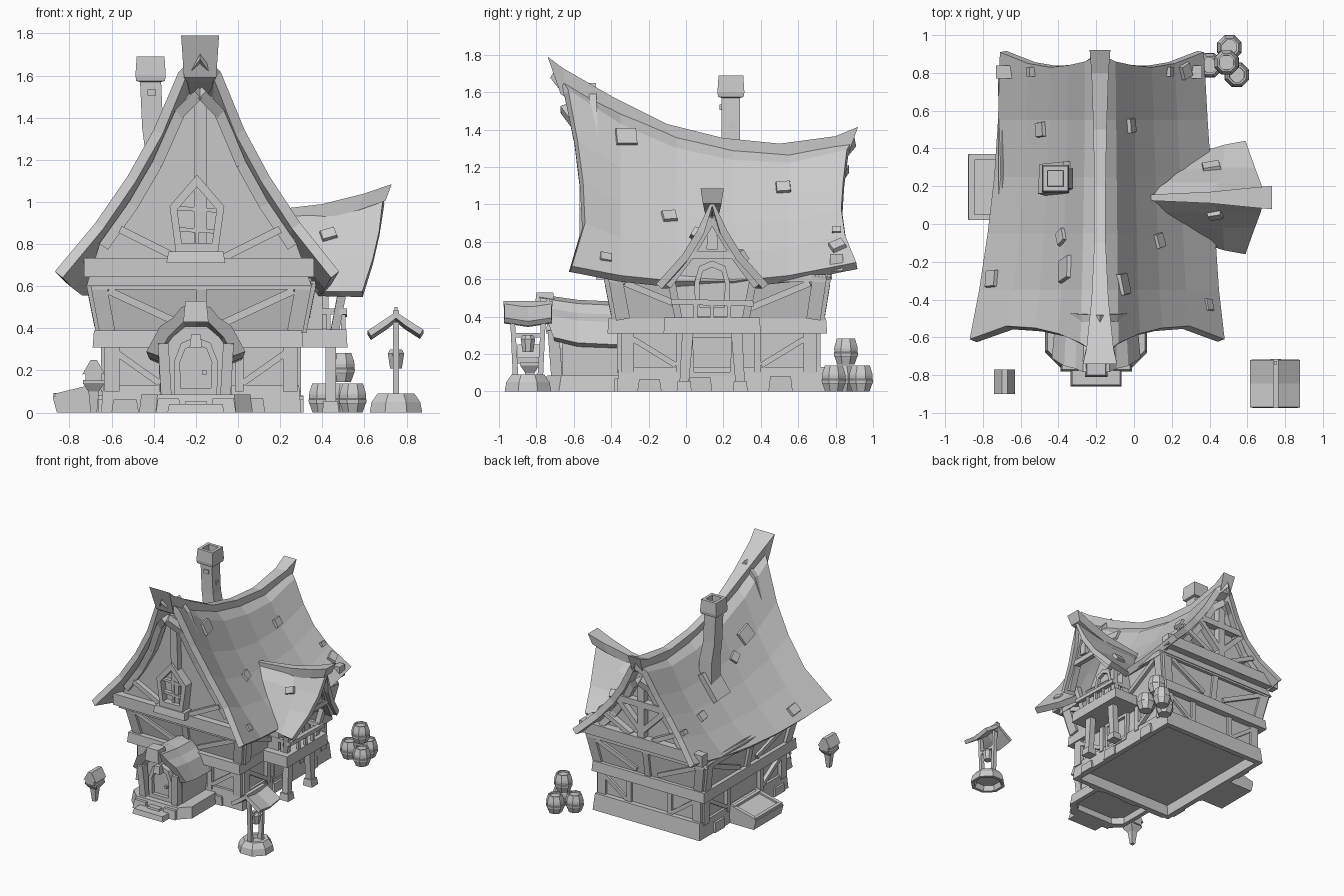
import bpy, bmesh, math, random
from mathutils import Vector, Matrix
from mathutils.bvhtree import BVHTree

random.seed(4)
if "Cube" in bpy.data.objects:
    bpy.data.objects.remove(bpy.data.objects["Cube"])

GREY = (0.6, 0.6, 0.6, 1)
mat = bpy.data.materials.new("plain_grey")
mat.use_nodes = True
mat.diffuse_color = GREY
mat.node_tree.nodes["Principled BSDF"].inputs["Base Color"].default_value = GREY


def make(name, verts, faces, fix=True):
    me = bpy.data.meshes.new(name)
    me.from_pydata([tuple(v) for v in verts], [], faces)
    if fix:
        bm = bmesh.new()
        bm.from_mesh(me)
        bmesh.ops.recalc_face_normals(bm, faces=bm.faces)
        bm.to_mesh(me)
        bm.free()
    me.materials.append(mat)
    ob = bpy.data.objects.new(name, me)
    bpy.context.collection.objects.link(ob)
    return ob


def loft(name, rings):
    n = len(rings[0])
    verts = [v for r in rings for v in r]
    faces = [(i * n + j, i * n + (j + 1) % n, (i + 1) * n + (j + 1) % n, (i + 1) * n + j)
             for i in range(len(rings) - 1) for j in range(n)]
    faces += [tuple(range(n)), tuple(range(len(verts) - n, len(verts)))]
    return make(name, verts, faces)


def rect(x0, x1, y0, y1, z):
    return [(x0, y0, z), (x1, y0, z), (x1, y1, z), (x0, y1, z)]


def box(name, x0, x1, y0, y1, z0, z1, taper=0):
    t = taper
    return loft(name, [rect(x0, x1, y0, y1, z0), rect(x0 + t, x1 - t, y0 + t, y1 - t, z1)])


def ngon(x, y, z, r, n=8):
    return [(x + r * math.cos((k + .5) * math.tau / n), y + r * math.sin((k + .5) * math.tau / n), z)
            for k in range(n)]


def beam(name, p, q, w, d, n, w2=None):
    p, q, n = Vector(p), Vector(q), Vector(n)
    side = (q - p).cross(n).normalized()
    n = side.cross(q - p).normalized()
    return loft(name, [[c + side * a * k / 2 + n * b * d / 2
                        for a, b in ((-1, -1), (1, -1), (1, 1), (-1, 1))]
                       for c, k in ((p, w), (q, w2 or w))])


def sheet(name, rows, thick):
    n = len(rows[0])
    faces = [(i * n + j, i * n + j + 1, (i + 1) * n + j + 1, (i + 1) * n + j)
             for i in range(len(rows) - 1) for j in range(n - 1)]
    ob = make(name, [v for r in rows for v in r], faces, False)
    tree = BVHTree.FromPolygons([Vector(v) for r in rows for v in r], faces)
    sol = ob.modifiers.new("thickness", "SOLIDIFY")
    sol.thickness, sol.offset = thick, -1
    return tree


def framed(name, half, place, depth, k=.72):
    # framed opening with a recessed panel, from a half outline of (u, v)
    pts = half + [(-u, v) for u, v in reversed(half) if u]
    mid = sum(v for u, v in pts) / len(pts)
    inner = [(u * k, mid + (v - mid) * k) for u, v in pts]
    return loft(name, [[place(u, v, d) for u, v in s] for s, d in
                       ((pts, 0), (pts, depth), (inner, depth), (inner, depth * .4))])


def shingle(name, tree, x, y, sx, sy, th, turn=0):
    loc, nor, _, _ = tree.ray_cast(Vector((x, y, 3)), Vector((0, 0, -1)))
    if loc:
        ob = box(name, -sx / 2, sx / 2, -sy / 2, sy / 2, -.02, th, .006)
        rot = Vector((0, 0, 1)).rotation_difference(nor).to_matrix().to_4x4()
        ob.data.transform(Matrix.Translation(loc) @ rot @ Matrix.Rotation(turn, 4, "Z"))


# main roof: swept sections along y (ridge z, left eave, right eave, eave z)
CX = -.18
SECT = [(-.72, 1.72, -.87, .48, .67), (-.35, 1.52, -.82, .45, .62), (-.05, 1.38, -.775, .43, .59),
        (.25, 1.31, -.74, .41, .59), (.55, 1.29, -.72, .39, .62), (.9, 1.36, -.71, .37, .69)]
FX = [0, .15, .32, .5, .72, 1]
FZ = [1, .9, .64, .43, .22, 0]
FRONT = [-.7, -.63, -.58, -.55, -.54, -.61]
BACK = [.9, .86, .84, .83, .85, .91]


def section(i):
    y, zr, xl, xr, ze = SECT[i]
    row = []
    for j in list(range(5, 0, -1)) + list(range(6)):
        edge = xl if len(row) < 5 else xr
        yy = FRONT[j] if i == 0 else BACK[j] if i == 5 else y
        row.append((CX + (edge - CX) * FX[j], yy, ze + (zr - ze) * FZ[j]))
    return row


rows = [section(i) for i in range(6)]
roof = sheet("main_roof", rows, .05)
RIDGE = [(-.74, 1.79, .09, .07, .2), (-.66, 1.73, .072, .02, .16), (-.4, 1.58, .045, 0, .12),
         (-.1, 1.43, .03, 0, .1), (.2, 1.355, .03, 0, .1), (.5, 1.325, .035, 0, .1),
         (.8, 1.365, .045, 0, .12), (.92, 1.415, .055, -.05, .14)]
loft("ridge_beam", [[(CX - w, y, z), (CX + w, y, z), (CX + w * .85, y + s, z - d), (CX - w * .85, y + s, z - d)]
                    for y, z, w, s, d in RIDGE])
for x, y, s, a in [(-.49, .5, .07, .1), (-.36, -.24, .11, .2), (-.38, -.07, .07, .5), (-.75, -.29, .08, 0),
                   (-.02, .52, .07, .1), (.13, -.09, .07, .3), (-.06, -.32, .1, .2), (.27, .81, .07, .4),
                   (.39, -.43, .06, .1)]:
    shingle("loose_shingle", roof, x, y, s, s * 1.2, .02, a)

# gable ends: wall, rafters and framing
for row, y, out in ((rows[0], -.48, -1), (rows[5], .78, 1)):
    lean = .04 if out < 0 else 0
    inner = [(CX + (x - CX) * .94, z - .07) for x, _, z in row[1:-1]]
    poly = [(-.72, .6)] + inner + [(.35, .6)]
    loft("gable_wall", [[(x, y + out * lean * (z - .6) + d, z) for x, z in poly] for d in (0, -out * .04)])
    line = [Vector((CX + (x - CX) * .92, yy - out * .055, z - .09 - .11 * (z - .7))) for x, yy, z in row[1:-1]]
    for a, b in zip(line, line[1:]):
        beam("rafter", a, b, .05, .06, (0, 1, 0))
    yb, top = y + out * .025, max(p[1] for p in inner) - .13
    beam("gable_tie", (-.73, yb, .69), (.36, yb, .69), .09, .07, (0, 1, 0))
    beam("king_post", (CX, yb, .7), (CX, yb + out * lean, top), .06, .05, (0, 1, 0))
    for s in (-1, 1):
        beam("gable_brace", (CX + s * .38, yb, .87), (CX + s * .1, yb, .73), .035, .05, (0, 1, 0))
        if out > 0:
            beam("gable_strut", (CX + s * .22, yb, 1.0), (CX, yb, .78), .04, .05, (0, 1, 0))
    if out > 0:
        beam("collar_beam", (CX - .19, yb, 1.0), (CX + .19, yb, 1.0), .05, .06, (0, 1, 0))

# attic window with bars and sill
framed("attic_window", [(0, 1.13), (.13, .98), (.1, .76)], lambda u, v, d: (-.195 + u, -.48 - d, v), .09)
beam("window_bar", (-.195, -.53, .78), (-.195, -.53, 1.06), .02, .03, (0, 1, 0))
for z in (.87, .97):
    beam("window_bar", (-.29, -.53, z), (-.1, -.53, z - .01), .02, .03, (0, 1, 0))
box("window_sill", -.34, -.06, -.59, -.48, .71, .765, .01)

# house body, with the stone rim open below
loft("stone_base", [rect(-.6, .25, -.32, .7, .08), rect(-.61, .26, -.33, .71, 0),
                    rect(-.65, .3, -.37, .755, 0), rect(-.64, .29, -.36, .74, .13)])
box("lower_wall", -.62, .27, -.34, .7, .1, .33)
box("floor_band", -.69, .31, -.42, .755, .31, .39, .006)
loft("upper_wall", [rect(-.65, .3, -.37, .72, .38), rect(-.7, .35, -.43, .755, .64)])


def on_wall(side, f, z):
    o = .005 if z < .35 else .03 + (z - .39) * .2
    x0, x1, y0, y1 = -.62 - o, .27 + o, -.34 - o, .69 + o * .8
    if side in "front back":
        return (x0 + (x1 - x0) * f, y0 if side == "front" else y1, z)
    return (x0 if side == "left" else x1, y0 + (y1 - y0) * f, z)


NORMAL = {"front": (0, -1, 0), "back": (0, 1, 0), "left": (-1, 0, 0), "right": (1, 0, 0)}
FRAME = [(.03, .1, .03, .32, .07), (.03, .39, .03, .62, .075), (.07, .58, .4, .42, .035),
         (.3, .1, .3, .32, .04), (.06, .28, .28, .14, .03)]
for side, nor in NORMAL.items():
    for f0, z0, f1, z1, w in FRAME:
        for m in (0, 1):
            beam(side + "_timber", on_wall(side, abs(m - f0), z0), on_wall(side, abs(m - f1), z1), w, .05, nor)
    beam(side + "_post", on_wall(side, .5, .39), on_wall(side, .5, .62), .05, .045, nor)
    beam(side + "_plate", on_wall(side, 0, .605), on_wall(side, 1, .605), .04, .05, nor)
    for f in (.12, .42, .8):
        f += random.uniform(-.04, .04)
        x, y, _ = on_wall(side, f, .1)
        p = Vector((x, y, 0)) + Vector(nor) * .027
        beam(side + "_stone", p, p + Vector((0, 0, random.uniform(.06, .085))), .13, .02, nor, .11)

# entrance porch, with a base open below
PX = -.2
OCT = ((-.27, -.36), (-.27, -.68), (-.19, -.76), (.19, -.76), (.27, -.68), (.27, -.36))
loft("porch_base", [[(PX + x * k, -.36 + (y + .36) * k, z) for x, y in OCT]
                    for z, k in ((.05, .85), (0, .87), (0, 1), (.085, .96))])
for a in (-.13, 0, .13):
    box("step_stone", PX + a - .06, PX + a + .06, -.8 + abs(a) * .15, -.7, 0, .055 + abs(a) * .1, .01)
box("porch_step", PX - .135, PX + .135, -.86, -.75, 0, .04, .008)
hood = [(0, .51), (.07, .49), (.11, .44), (.17, .4), (.235, .28)]
under = [(.18, .26), (.13, .35), (.06, .42), (0, .43)]
ring = hood + under + [(-u, v) for u, v in under[-2::-1]] + [(-u, v) for u, v in hood[:0:-1]]
loft("porch_roof", [[(PX + u * k, y + (.51 - v) * lean, v + dz) for u, v in ring]
                    for y, dz, k, lean in ((-.79, .01, 1, .35), (-.58, -.02, .95, 0), (-.36, -.03, .92, 0))])
box("porch_keystone", PX - .06, PX + .06, -.81, -.7, .43, .53, .01)
walls = [(.17, .07), (.17, .28), (.11, .36), (.05, .41)]
loft("porch_wall", [[(PX + u, y, v) for u, v in walls + [(-a, b) for a, b in reversed(walls)]]
                    for y in (-.66, -.34)])
framed("front_door", [(0, .36), (.07, .33), (.105, .24), (.1, .07)], lambda u, v, d: (PX + u, -.65 - d, v), .05)
for s in (-1, 1):
    beam("porch_post", (PX + s * .14, -.69, .07), (PX + s * .155, -.71, .33), .05, .06, (0, 1, 0))
box("door_knob", PX + .03, PX + .05, -.69, -.66, .18, .2)
box("door_lantern", PX - .03, PX + .03, -.75, -.7, .31, .37, .008)

# side dormer with its own sagging roof
DY = .14
half = [((.38, .48, .59), (.25, .28, .3), .575), ((.25, .47, .64), (.15, .16, .16), .73),
        ((.17, .45, .67), (.08, .08, .08), .86)]
drows = [[(x, DY - o, z) for x, o in zip(xs, os)] for xs, os, z in half]
drows.append([(.05, DY, .94), (.4, DY, .97), (.69, DY, 1.03)])
drows += [[(x, DY + o, z) for x, o in zip(xs, os)] for xs, os, z in reversed(half)]
dormer = sheet("dormer_roof", drows, .04)
loft("dormer_ridge", [[(x, DY - w, z), (x, DY + w, z), (x - .03, DY + w * .8, z - .08), (x - .03, DY - w * .8, z - .08)]
                      for x, z, w in ((.06, .95, .015), (.4, .99, .03), (.6, 1.04, .05), (.73, 1.085, .062))])
shingle("dormer_shingle", dormer, .41, .3, .1, .07, .02, .2)
shingle("dormer_shingle", dormer, .43, .05, .08, .06, .02, .3)
gable = [(-.2, .39), (-.2, .6), (-.12, .71), (0, .9), (.12, .71), (.2, .6), (.2, .39)]
loft("dormer_wall", [[(x, DY + u, v) for u, v in gable] for x in (.25, .4)])
framed("balcony_door", [(0, .7), (.07, .67), (.095, .58), (.09, .4)], lambda u, v, d: (.39 + d, DY + u, v), .04)
for s in (-1, 1):
    beam("dormer_rafter", (.55, DY + s * .24, .57), (.59, DY + s * .12, .73), .05, .05, (1, 0, 0))
    beam("dormer_rafter", (.59, DY + s * .12, .73), (.63, DY, .93), .05, .05, (1, 0, 0))
    beam("balcony_post", (.44, DY + s * .15, .04), (.44, DY + s * .13, .32), .05, .05, (1, 0, 0), .06)
    box("post_foot", .4, .48, DY + s * .15 - .04, DY + s * .15 + .04, 0, .055, .006)
    beam("dormer_post", (.46, DY + s * .18, .39), (.5, DY + s * .22, .6), .04, .04, (1, 0, 0))
    beam("balcony_side_rail", (.3, DY + s * .19, .48), (.5, DY + s * .19, .48), .025, .03, (0, 0, 1))
    for x in (.36, .43):
        beam("baluster", (x, DY + s * .19, .39), (x, DY + s * .19, .48), .02, .02, (1, 0, 0))
beam("dormer_collar", (.6, DY - .12, .73), (.6, DY + .12, .73), .04, .04, (1, 0, 0))
box("dormer_pendant", .59, .63, DY - .03, DY + .03, .76, .9, .006)
box("balcony_floor", .25, .52, DY - .26, DY + .26, .31, .395, .006)
beam("balcony_rail", (.5, DY - .22, .48), (.5, DY + .22, .47), .03, .035, (1, 0, 0))
for k in (-1, 0, 1):
    beam("baluster", (.5, DY + k * .09, .39), (.5, DY + k * .09, .48), .022, .02, (1, 0, 0))
framed("side_door", [(.13, .31), (.12, .08)], lambda u, v, d: (.26 + d, DY + u, v), .04, .8)

# chimney
shingle("chimney_base", roof, -.4, .24, .24, .17, .05)
prof = [(.85, .06, -.37), (1.2, .055, -.38), (1.35, .05, -.405), (1.57, .05, -.415), (1.575, .068, -.415),
        (1.6, .072, -.415), (1.69, .066, -.415), (1.69, .042, -.415), (1.6, .04, -.415)]
loft("chimney", [rect(x - r, x + r, .24 - r, .24 + r, z) for z, r, x in prof])
box("chimney_brick", -.43, -.39, .18, .2, 1.505, 1.535)
box("chimney_brick", -.38, -.352, .23, .26, 1.41, 1.44)

# cellar hatch on the left side
slope = [(-.86, 0), (-.88, .075), (-.63, .135), (-.63, 0)]
loft("hatch_frame", [[(x, y, z) for x, z in slope] for y in (.02, .37)])
for y in (.035, .355):
    beam("hatch_edge", (-.87, y, .08), (-.65, y, .133), .03, .02, (0, 0, 1))
for x, z in ((-.86, .084), (-.67, .13)):
    beam("hatch_rail", (x, .03, z), (x, .36, z), .03, .02, (0, 0, 1))

# barrels
STEPS = [(0, .05), (.04, .065), (.045, .069), (.062, .07), (.066, .067), (.085, .068), (.1, .065),
         (.138, .052), (.138, .042), (.125, .041)]
for x, y, z in ((.505, .935, 0), (.4, .84, 0), (.545, .79, 0), (.49, .855, .145)):
    loft("barrel", [ngon(x, y, z + h, r) for h, r in STEPS])

# little well
WX, WY = .75, -.845
loft("well_base", [ngon(WX, WY, z, r) for z, r in ((.04, .095), (0, .11), (0, .135), (.05, .125), (.09, .095),
                                                  (.09, .065), (.06, .06))])
for s in (-1, 1):
    beam("well_post", (WX, WY + s * .065, .06), (WX, WY + s * .085, .43), .03, .03, (1, 0, 0), .024)
sheet("well_roof", [[(WX + x, WY + y, z + abs(y) * .15) for x, z in
                     ((-.135, .37), (-.06, .42), (0, .46), (.06, .42), (.13, .375))] for y in (-.125, 0, .125)], .03)
beam("well_ridge", (WX, WY - .13, .47), (WX, WY + .13, .47), .03, .03, (0, 0, 1))
beam("well_pin", (WX, WY + .1, .42), (WX, WY + .11, .5), .016, .016, (1, 0, 0))
beam("well_crank", (WX, WY - .09, .3), (WX, WY + .09, .3), .025, .025, (1, 0, 0))
loft("well_bucket", [ngon(WX, WY, z, r) for z, r in ((.21, .03), (.28, .042), (.3, .03))])

# small house-shaped box on a post by the front path
LX, LY = -.685, -.835
loft("box_post", [rect(LX - r, LX + r, LY - r, LY + r, z) for z, r in
                  ((0, .015), (.1, .025), (.14, .052), (.155, .052))])
loft("post_box", [[(LX + x, LY + y, z) for x, z in ((-.038, .15), (-.038, .185), (-.055, .18), (-.015, .25),
                                                   (.015, .25), (.055, .18), (.038, .185), (.038, .15))]
                  for y in (-.065, .065)])
